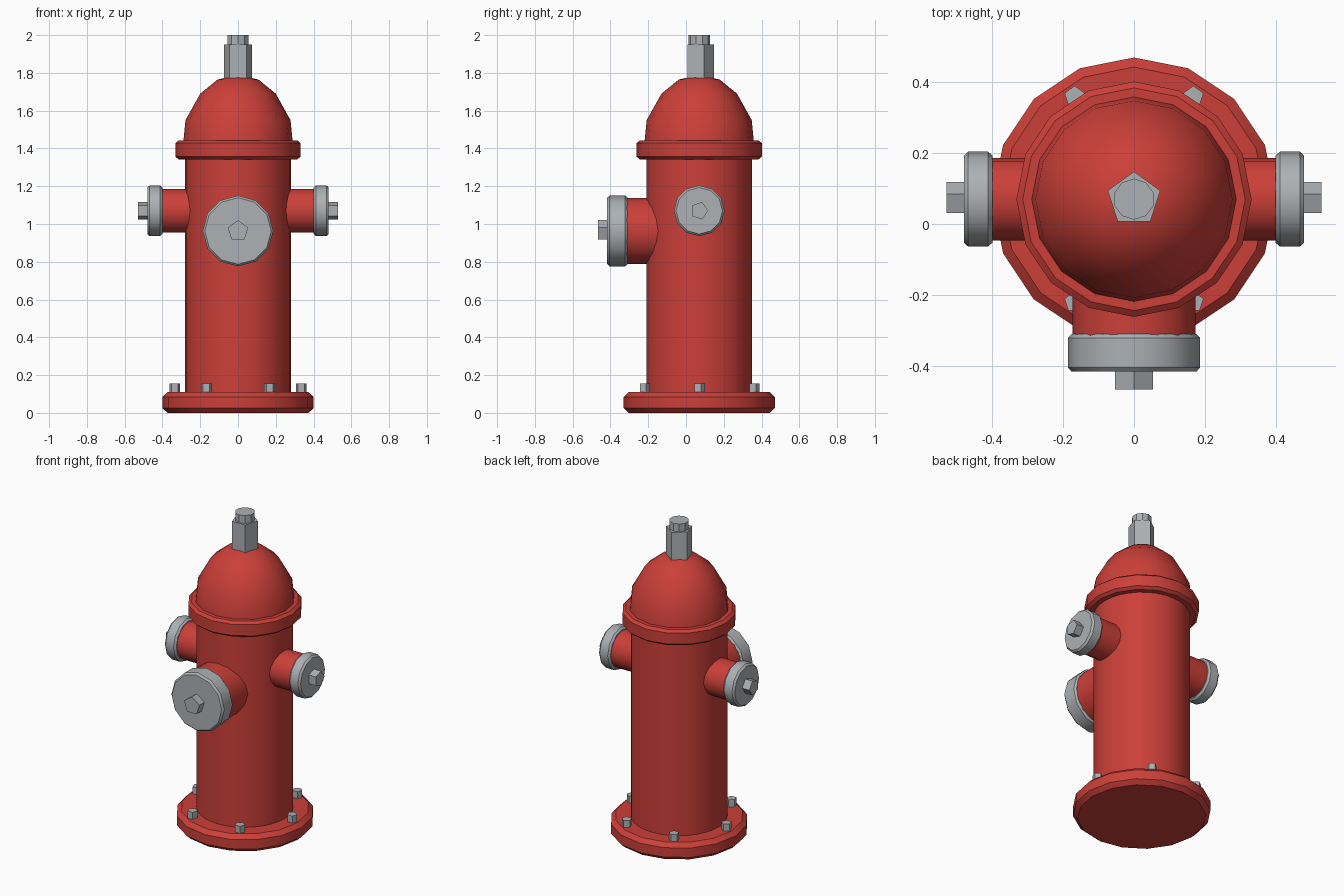
import bpy, bmesh, math
from mathutils import Vector

if "Cube" in bpy.data.objects:
    bpy.data.objects.remove(bpy.data.objects["Cube"])


def make_material(name, colour):
    mat = bpy.data.materials.new(name)
    mat.use_nodes = True
    mat.diffuse_color = (*colour, 1)
    mat.node_tree.nodes["Principled BSDF"].inputs["Base Color"].default_value = (*colour, 1)
    return mat


RED = make_material("hydrant red", (0.60, 0.05, 0.04))
GREY = make_material("metal grey", (0.42, 0.44, 0.46))

X, Y, Z = Vector((1, 0, 0)), Vector((0, 1, 0)), Vector((0, 0, 1))
CY = 0.07  # barrel axis


def lathe(name, profile, sides, mat, origin=(0, CY, 0), axis=Z, up=Y, smooth=True):
    """Revolve (radius, distance) points around axis; first vertex points up."""
    bm = bmesh.new()
    side = axis.cross(up)
    rings = []
    for r, d in profile:
        centre = Vector(origin) + axis * d
        if r == 0:
            rings.append([bm.verts.new(centre)] * sides)
            continue
        ring = []
        for i in range(sides):
            a = math.tau * i / sides
            ring.append(bm.verts.new(centre + (up * math.cos(a) + side * math.sin(a)) * r))
        rings.append(ring)
    for low, high in zip(rings, rings[1:]):
        for i in range(sides):
            j = (i + 1) % sides
            corners = [low[i], low[j], high[j], high[i]]
            bm.faces.new(list(dict.fromkeys(corners)))
    # Flat end discs
    for ring in (rings[0], rings[-1]):
        if ring[0] is not ring[1]:
            bm.faces.new(ring)
    bmesh.ops.recalc_face_normals(bm, faces=bm.faces)
    mesh = bpy.data.meshes.new(name)
    bm.to_mesh(mesh)
    bm.free()
    mesh.materials.append(mat)
    obj = bpy.data.objects.new(name, mesh)
    bpy.context.collection.objects.link(obj)
    if smooth:
        bpy.ops.object.select_all(action="DESELECT")
        obj.select_set(True)
        bpy.context.view_layer.objects.active = obj
        bpy.ops.object.shade_smooth_by_angle(angle=math.radians(35))
    return obj


def disc(radius, bottom, top, inset, drop):
    """Profile of a disc with chamfered rims."""
    return [(radius - inset, bottom), (radius, bottom + drop),
            (radius, top - drop), (radius - inset, top)]


# Barrel, flanges and bonnet
lathe("base_flange", disc(0.40, 0, 0.11, 0.027, 0.025), 16, RED)
lathe("barrel", [(0.28, 0.08), (0.28, 1.36)], 32, RED)
lathe("bonnet_flange", disc(0.332, 1.342, 1.443, 0.018, 0.015), 16, RED)
lathe("bonnet", [(0.29, 1.43), (0.278, 1.55), (0.20, 1.69), (0.108, 1.765), (0, 1.788)],
      16, RED)

# Operating nut on top
lathe("operating_nut", [(0.078, 1.77), (0.078, 1.95)], 5, GREY, smooth=False)
lathe("operating_nut_tip", [(0.058, 1.94), (0.058, 2.0)], 10, GREY, smooth=False)

# Base bolts
for i in range(6):
    a = math.tau * i / 6
    lathe(f"base_bolt_{i + 1}", [(0.03, 0.10), (0.03, 0.155)], 5, GREY,
          origin=(0.335 * math.cos(a), CY + 0.335 * math.sin(a), 0), smooth=False)


def outlet(name, origin, axis, up, pipe_r, cap_r, cap_start, cap_end, nut_r):
    """Pipe stub with a cap and a five-sided nut."""
    lathe(name + "_pipe", [(pipe_r, 0.15), (pipe_r, cap_start + 0.02)], 16, RED,
          origin, axis, up)
    lathe(name + "_cap", disc(cap_r, cap_start, cap_end, 0.011, 0.012), 12, GREY,
          origin, axis, up)
    lathe(name + "_nut", [(nut_r, cap_end - 0.01), (nut_r, cap_end + 0.05)], 5, GREY,
          origin, axis, up, smooth=False)


# Outlets
outlet("front_outlet", (0, CY, 0.963), -Y, Z, 0.174, 0.187, 0.38, 0.487, 0.057)
for label, direction in (("left", X), ("right", -X)):
    outlet(label + "_outlet", (0, CY, 1.07), direction, Y, 0.116, 0.134, 0.40, 0.48, 0.048)
